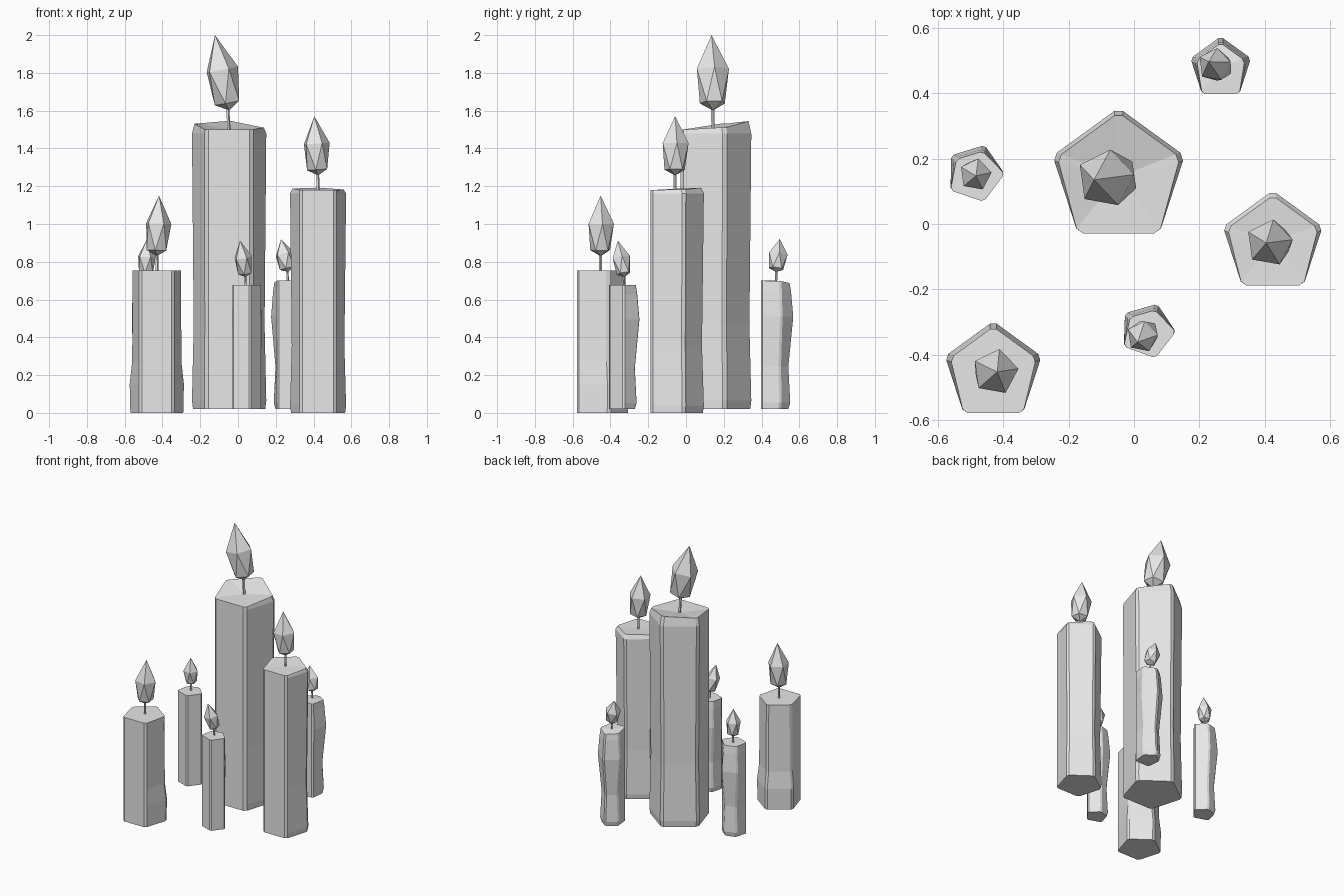
import bpy
import math
from mathutils import Vector

if "Cube" in bpy.data.objects:
    bpy.data.objects.remove(bpy.data.objects["Cube"])

grey = bpy.data.materials.new("light_grey")
grey.diffuse_color = (0.8, 0.8, 0.8, 1)
grey.use_nodes = True
grey.node_tree.nodes["Principled BSDF"].inputs["Base Color"].default_value = grey.diffuse_color


def make_object(name, verts, faces):
    mesh = bpy.data.meshes.new(name)
    mesh.from_pydata([tuple(v) for v in verts], [], faces)
    mesh.materials.append(grey)
    obj = bpy.data.objects.new(name, mesh)
    bpy.context.collection.objects.link(obj)


def circle(centre, radius, turn, n=5):
    """Points of a flat polygon, anticlockwise from the turn angle."""
    return [centre + Vector((radius * math.cos(a), radius * math.sin(a), 0))
            for a in (math.radians(turn) + i * math.tau / n for i in range(n))]


def band(lower, upper, n):
    """Quads joining two rings that start at the given indices."""
    return [(lower + i, lower + (i + 1) % n, upper + (i + 1) % n, upper + i)
            for i in range(n)]


def wax_body(name, foot, top_z, radius, turn, ripple, rim):
    """Chamfered five-sided column; its rear corners follow the ripple
    (height fraction, inset), and the rim lifts the rear of the top."""
    verts, n, chamfer = [], 10, 0.003 + 0.06 * radius
    for t, inset in ripple:
        z = foot.z + (top_z - foot.z) * t
        mid = Vector((foot.x, foot.y, z))
        ring = circle(mid, radius, turn)
        for i, p in enumerate(ring):
            if p.y > mid.y:
                p += (mid - p).normalized() * inset
                # the back corner rises most, then the left one
                if t == 1:
                    p.z += rim * (1, 0.7, 0, 0, 0.25)[i]
        for i, p in enumerate(ring):
            for other in (ring[i - 1], ring[(i + 1) % 5]):
                q = p + (other - p).normalized() * chamfer
                q.z = p.z
                verts.append(q)
    faces = [tuple(reversed(range(n)))]
    for k in range(len(ripple) - 1):
        faces += band(k * n, (k + 1) * n, n)
    top = len(verts) - n
    verts.append(Vector((foot.x, foot.y, top_z)))
    faces += [(top + i, top + (i + 1) % n, top + n) for i in range(n)]
    make_object(name, verts, faces)


def wick(name, low, high, radius):
    verts = circle(low, radius, 0) + circle(high, radius, 0)
    make_object(name, verts, band(0, 5, 5) + [(4, 3, 2, 1, 0), (5, 6, 7, 8, 9)])


def flame(name, base, tip, radius, turn=80):
    """Stretched, leaning twenty-sided drop."""
    axis = tip - base
    lean = Vector((0, 0, 1)).rotation_difference(axis.normalized())
    zero = Vector((0, 0, 0))
    verts = [base]
    verts += [base + axis * 0.1 + lean @ p for p in circle(zero, radius * 0.78, turn + 36)]
    verts += [base + axis * 0.54 + lean @ p for p in circle(zero, radius, turn)]
    verts.append(tip)
    faces = []
    for i in range(5):
        j = (i + 1) % 5
        faces += [(0, 1 + j, 1 + i), (1 + i, 6 + j, 6 + i),
                  (1 + i, 1 + j, 6 + j), (11, 6 + i, 6 + j)]
    make_object(name, verts, faces)


# How the rear of the wax melts inward along its height
straight = [(0, 0.006), (0.03, 0), (0.3, 0.01), (0.985, 0), (1, 0.015)]
flared = [(0, 0.004), (0.2, 0), (0.36, 0.015), (1, 0.017)]
bumpy = [(0, 0.026), (0.05, 0.016), (0.33, 0.026), (0.72, 0), (0.92, 0.012), (1, 0.02)]

# name, foot, radius, turn, wax top, ripple, rim, flame tip height, flame lean x and y
candles = [
    ("tallest", (-0.047, 0.143, 0.02), 0.212, 90, 1.5, straight, 0.045, 2.0, -0.075, -0.008),
    ("tall", (0.424, -0.058, 0), 0.16, 90, 1.18, straight, 0.012, 1.57, -0.02, 0),
    ("medium", (-0.43, -0.452, 0), 0.155, 90, 0.755, flared, 0, 1.15, 0.012, 0),
    ("back", (0.265, 0.476, 0.02), 0.097, 90, 0.7, bumpy, -0.012, 0.92, -0.037, 0.02),
    ("left", (-0.486, 0.155, 0.02), 0.091, 71, 0.678, bumpy, 0, 0.918, 0.003, -0.008),
    ("front", (0.041, -0.326, 0.02), 0.087, 70, 0.678, bumpy, 0, 0.912, -0.03, -0.035),
]

for name, foot, radius, turn, top_z, ripple, rim, tip_z, lean_x, lean_y in candles:
    foot = Vector(foot)
    base = Vector((foot.x, foot.y, top_z + 0.48 * radius))
    tip = Vector((foot.x + lean_x, foot.y + lean_y, tip_z))
    wax_body(name + "_candle", foot, top_z, radius, turn, ripple, rim)
    wick(name + "_wick", Vector((foot.x, foot.y, top_z - 0.03)),
         base + (tip - base) * 0.15, 0.004 + 0.025 * radius)
    flame(name + "_flame", base, tip, 0.02 + 0.33 * radius)
